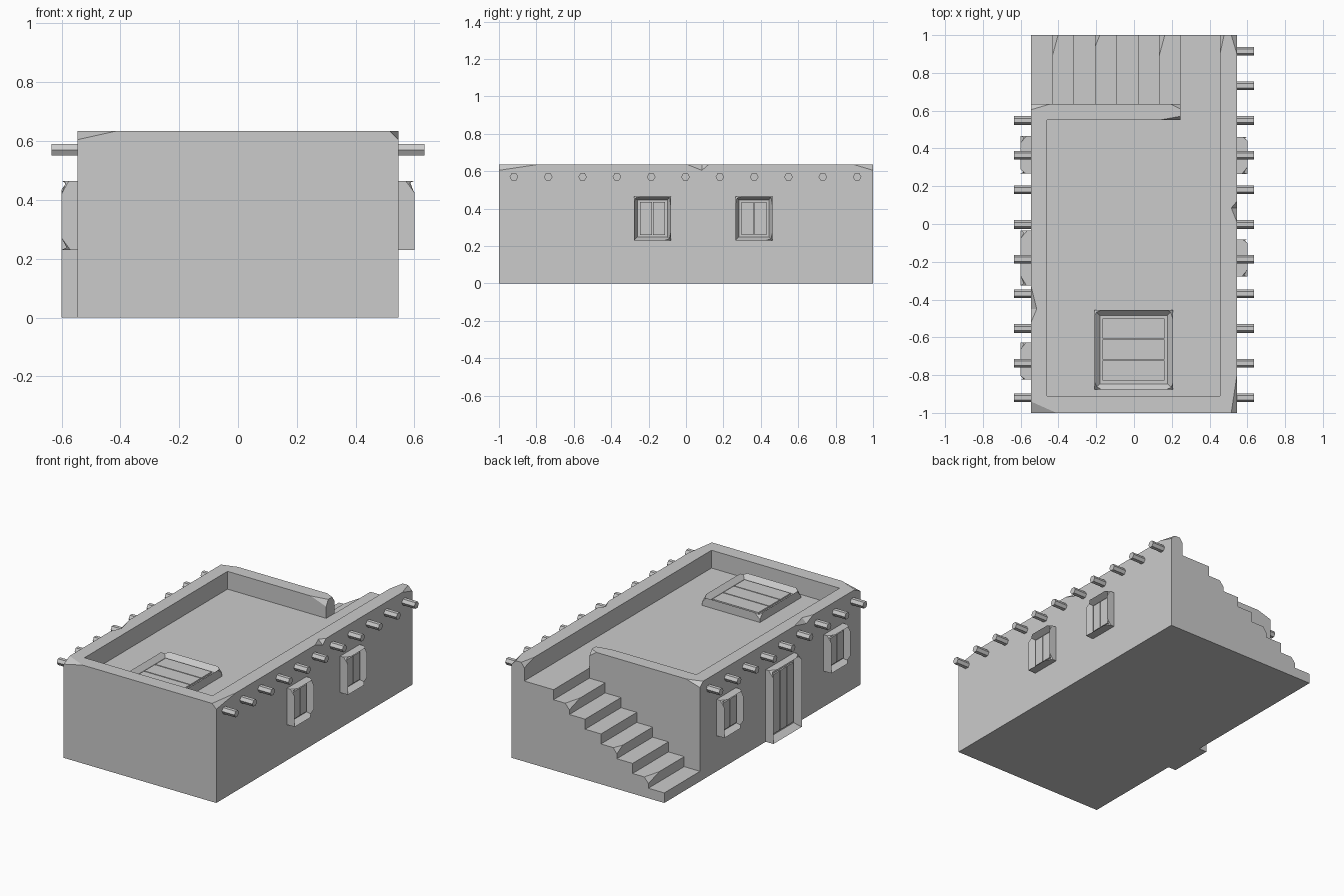
import bpy, bmesh, math
from mathutils import Vector, Matrix

if "Cube" in bpy.data.objects:
    bpy.data.objects.remove(bpy.data.objects["Cube"])


def finish(name, bm, matrix=None):
    if matrix:
        bm.transform(matrix)
    bmesh.ops.recalc_face_normals(bm, faces=bm.faces)
    me = bpy.data.meshes.new(name)
    bm.to_mesh(me)
    bm.free()
    ob = bpy.data.objects.new(name, me)
    bpy.context.collection.objects.link(ob)
    return ob


def prism(name, pts, lo, hi, axis):
    """Extrude a 2D outline between lo and hi along the given axis."""
    place = {'x': lambda p, t: (t, p[0], p[1]),
             'y': lambda p, t: (p[0], t, p[1]),
             'z': lambda p, t: (p[0], p[1], t)}[axis]
    bm = bmesh.new()
    face = bm.faces.new([bm.verts.new(place(p, lo)) for p in pts])
    new = bmesh.ops.extrude_face_region(bm, geom=[face], use_keep_orig=True)
    shift = Vector(place((0, 0), hi - lo))
    bmesh.ops.translate(bm, vec=shift,
                        verts=[v for v in new['geom'] if isinstance(v, bmesh.types.BMVert)])
    return finish(name, bm)


def cut(ob, pts, centre):
    """Subtract a tetrahedron, enlarged about a point on its cutting planes."""
    bm = bmesh.new()
    for p in pts:
        bm.verts.new(centre + (p - centre) * 1.2)
    bmesh.ops.convex_hull(bm, input=bm.verts)
    cutter = finish("cutter", bm)
    cutter.hide_render = True
    mod = ob.modifiers.new("chip", 'BOOLEAN')
    mod.operation, mod.solver, mod.object = 'DIFFERENCE', 'EXACT', cutter
    bpy.context.view_layer.objects.active = ob
    bpy.ops.object.modifier_apply(modifier=mod.name)
    bpy.data.objects.remove(cutter)


def chip_corner(ob, corner, d):
    p = Vector(corner)
    tri = [p + Vector((d[0], 0, 0)), p + Vector((0, d[1], 0)), p + Vector((0, 0, d[2]))]
    cut(ob, [p] + tri, sum(tri, Vector()) / 3)


def chip_edge(ob, x, y0, y1, ym, z, dx, dz):
    c, d = Vector((x + dx, ym, z)), Vector((x, ym, z - dz))
    cut(ob, [Vector((x, y0, z)), Vector((x, y1, z)), c, d], (c + d) / 2)


W, ROOF, TOP, BACK = 0.545, 0.52, 0.635, 0.635

# main block
prism("house_block", [(-W, -1), (W, -1), (W, BACK), (-W, BACK)], 0, ROOF, 'z')

# stairs rising along the back
run, rise = 0.113, ROOF / 8
outline = [(-W, 0), (W, 0), (W, ROOF)]
for i in range(7, -1, -1):
    x = -W + run * i
    outline += [(x, rise * (i + 1))]
    if i:
        outline += [(x, rise * i)]
stairs = prism("stairs", outline, BACK, 1, 'y')
for i, dx, dy in ((1, 0.03, 0.11), (3, 0.025, 0.06), (6, 0.03, 0.11)):
    chip_corner(stairs, (-W + run * i, 1, rise * (i + 1)), (dx, -dy, -0.035))

# parapet with a gap at the head of the stairs
parapet = prism("parapet", [(-W, -1), (W, -1), (W, 1), (0.455, 1), (0.455, -0.91),
                            (-0.46, -0.91), (-0.46, 0.55), (0.245, 0.55),
                            (0.245, BACK), (-W, BACK)], ROOF, TOP, 'z')
for x, y, d in ((-W, -1, (0.135, 0.06, -0.03)), (W, -1, (-0.03, 0.2, -0.03)),
                (W, 1, (-0.03, -0.1, -0.03)), (0.455, 1, (0.022, -0.1, -0.03)),
                (-W, BACK, (0.1, -0.03, -0.03)), (0.245, 0.55, (-0.11, 0.02, -0.04)),
                (0.245, BACK, (-0.05, -0.025, -0.035))):
    chip_corner(parapet, (x, y, TOP), d)
chip_edge(parapet, W, 0.01, 0.12, 0.085, TOP, -0.03, 0.03)
chip_edge(parapet, -W, -0.52, -0.33, -0.45, TOP, 0.03, 0.03)

# roof beam ends: eleven on the right, nine on the left
hexagon = [(0.023 * math.cos(k * math.pi / 3), 0.023 * math.sin(k * math.pi / 3))
           for k in range(6)]
for side, count in ((1, 11), (-1, 9)):
    for i in range(count):
        y = -0.92 + 0.1835 * i
        a, b = sorted((side * 0.50, side * 0.635))
        prism("beam_end", [(y + p, 0.57 + q) for p, q in hexagon], a, b, 'x')


def framed_panel(name, matrix, w, h, border, planks, chips, depth=0.055, recess=0.03):
    """Raised frame, local z outward, with a recessed panel of planks."""
    bm = bmesh.new()
    bmesh.ops.create_cube(bm, size=1, matrix=Matrix.Translation((0, 0, depth / 2))
                          @ Matrix.Diagonal((w, h, depth, 1)))
    top = max(bm.faces, key=lambda f: f.calc_center_median().z)
    bmesh.ops.inset_region(bm, faces=[top], thickness=border)
    bmesh.ops.translate(bm, verts=top.verts, vec=(0, 0, -recess - 0.01))
    frame = finish(name + "_frame", bm)
    for sx, sy, a, b, c in chips:
        chip_corner(frame, (sx * w / 2, sy * h / 2, depth), (-sx * a, -sy * b, -c))
    frame.data.transform(matrix)
    # planks with narrow gaps
    gap = 0.006
    iw, ih = w - 2 * border, h - 2 * border
    pw = (iw - gap * (planks + 1)) / planks
    z0, z1 = depth - recess - 0.012, depth - recess
    bm = bmesh.new()
    for i in range(planks):
        x = -iw / 2 + gap + pw / 2 + i * (pw + gap)
        bmesh.ops.create_cube(bm, size=1, matrix=Matrix.Translation((x, 0, (z0 + z1) / 2))
                              @ Matrix.Diagonal((pw, ih - gap, z1 - z0, 1)))
    finish(name + "_planks", bm, matrix)


def on_wall(side, y, z):
    return Matrix(((0, 0, side, side * W), (side, 0, 0, y), (0, 1, 0, z), (0, 0, 0, 1)))


# windows
window_chips = ((-1, 1, 0.035, 0.04, 0.03), (1, -1, 0.035, 0.04, 0.03),
                (1, 1, 0.02, 0.045, 0.025))
for side, y in ((1, -0.18), (1, 0.363), (-1, -0.725), (-1, 0.367)):
    framed_panel("window", on_wall(side, y, 0.3475), 0.197, 0.235, 0.026, 2, window_chips)

# door
framed_panel("door", on_wall(-1, -0.18, 0.2325), 0.29, 0.465, 0.038, 3,
             ((-1, 1, 0.04, 0.04, 0.035), (1, 1, 0.05, 0.03, 0.03)))

# roof hatch
hatch = Matrix(((0, -1, 0, -0.002), (1, 0, 0, -0.665), (0, 0, 1, ROOF), (0, 0, 0, 1)))
framed_panel("hatch", hatch, 0.42, 0.415, 0.04, 3,
             ((-1, 1, 0.04, 0.035, 0.045), (1, 1, 0.03, 0.04, 0.035),
              (1, -1, 0.045, 0.03, 0.035), (-1, -1, 0.03, 0.03, 0.03)), recess=0.02)
